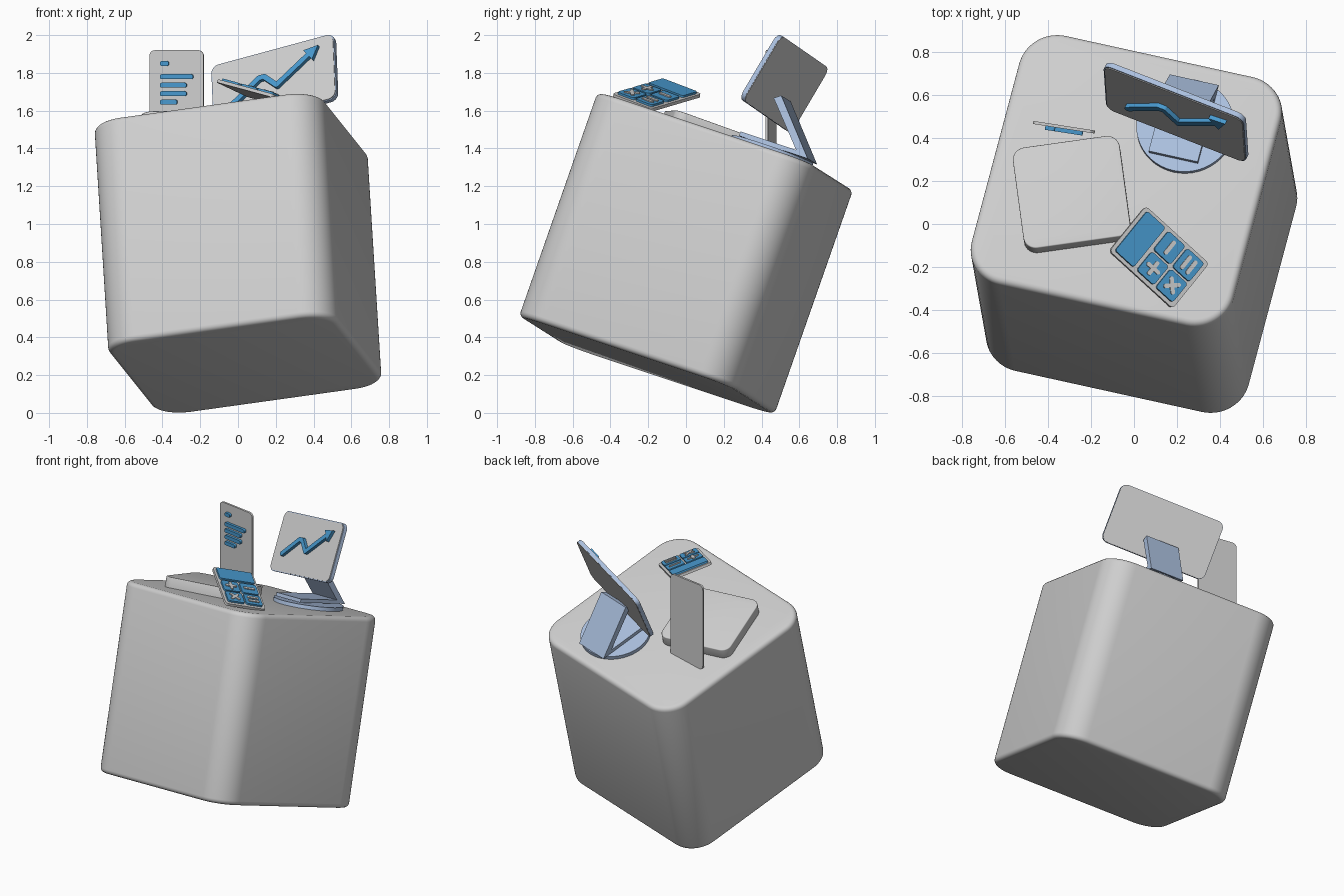
import bpy, bmesh, math
from mathutils import Vector, Matrix

if "Cube" in bpy.data.objects:
    bpy.data.objects.remove(bpy.data.objects["Cube"])


def mat(name, c):
    m = bpy.data.materials.new(name)
    m.diffuse_color = (*c, 1)
    m.use_nodes = True
    m.node_tree.nodes["Principled BSDF"].inputs["Base Color"].default_value = m.diffuse_color
    return m


GREY = mat("light grey", (0.62, 0.62, 0.62))
PALE = mat("pale blue", (0.41, 0.53, 0.74))
BLUE = mat("bright blue", (0.065, 0.32, 0.62))


def frame(o, x, y):
    """Matrix with origin o, x axis along x, y axis near y."""
    x = Vector(x).normalized()
    z = x.cross(Vector(y)).normalized()
    y = z.cross(x)
    m = Matrix((x, y, z)).transposed().to_4x4()
    m.translation = o
    return m


def prism(name, pts, z0, h, fr, material, bevel=0.0):
    """Extrude a closed 2D outline from z0 to z0+h in the given frame."""
    bm = bmesh.new()
    f = bm.faces.new([bm.verts.new((x, y, z0)) for x, y in pts])
    r = bmesh.ops.extrude_face_region(bm, geom=[f])
    vs = [v for v in r["geom"] if isinstance(v, bmesh.types.BMVert)]
    bmesh.ops.translate(bm, verts=vs, vec=(0, 0, h))
    bmesh.ops.recalc_face_normals(bm, faces=bm.faces)
    me = bpy.data.meshes.new(name)
    bm.to_mesh(me)
    bm.free()
    me.materials.append(material)
    ob = bpy.data.objects.new(name, me)
    bpy.context.collection.objects.link(ob)
    ob.matrix_world = fr
    bpy.context.view_layer.objects.active = ob
    bpy.ops.object.select_all(action="DESELECT")
    ob.select_set(True)
    if bevel:
        b = ob.modifiers.new("edge", "BEVEL")
        b.width, b.segments = bevel, 4
        b.limit_method, b.angle_limit = "ANGLE", math.radians(40)
        bpy.ops.object.modifier_apply(modifier=b.name)
    bpy.ops.object.shade_smooth_by_angle(angle=math.radians(35))
    return ob


def rounded(w, h, r, cx=0, cy=0, n=10, ang=0):
    """Outline of a rounded rectangle, turned by ang about its centre."""
    out = []
    for k, (sx, sy) in enumerate(((1, 1), (-1, 1), (-1, -1), (1, -1))):
        for i in range(n + 1):
            a = (k + i / n) * math.pi / 2
            x = sx * (w / 2 - r) + r * math.cos(a)
            y = sy * (h / 2 - r) + r * math.sin(a)
            out.append((cx + x * math.cos(ang) - y * math.sin(ang),
                        cy + x * math.sin(ang) + y * math.cos(ang)))
    return out


def bar(name, p, q, width, z0, h, fr, material, end=0.98):
    """Straight stroke with rounded ends between two points."""
    p, q = Vector(p), Vector(q)
    d, c = q - p, (p + q) / 2
    pts = rounded(d.length + width, width, width / 2 * end, c.x, c.y, 6,
                  math.atan2(d.y, d.x))
    prism(name, pts, z0, h, fr, material)


# Tilted block
U, V, W = Vector((0.968, -0.213, 0.135)), Vector((0.2455, 0.9205, -0.307)), Vector((-0.057, 0.33, 0.943))
C = Vector((0, 0, 0.845))
HALF = 0.63
block = frame(C, U, V)
top = frame(C + HALF * W.normalized(), U, V)
prism("block", rounded(1.255, 1.255, 0.18, n=14), -HALF, 2 * HALF, block, GREY, 0.03)

# Low pad on the block
prism("pad", rounded(0.5, 0.5, 0.06, -0.223, -0.14, ang=math.radians(21.5)),
      -0.005, 0.075, top, GREY, 0.006)

# Screen stand: disc and folded foot
n = 48
prism("stand_disc", [(0.206 + 0.228 * math.cos(2 * math.pi * i / n),
                      0.311 + 0.228 * math.sin(2 * math.pi * i / n)) for i in range(n)],
      -0.002, 0.027, top, PALE)
side = frame(top @ Vector((0.075, 0, 0)), V, W)
prism("stand_foot", [(0.14, 0.032), (0.535, 0.032), (0.285, 0.305), (0.25, 0.28),
                     (0.46, 0.056), (0.14, 0.056)], 0, 0.235, side, PALE)

# Screen
scr = frame((0.195, 0.52, 1.745), (0.903, -0.352, 0.244), (-0.05, 0.514, 0.856))
prism("screen_body", rounded(0.72, 0.40, 0.045), -0.012, 0.024, scr, PALE)
prism("screen_front", rounded(0.708, 0.388, 0.04), 0.012, 0.004, scr, GREY)
prism("screen_back", rounded(0.716, 0.396, 0.043), -0.015, 0.003, scr, GREY)

# Rising arrow on the screen
path = [(-0.235, -0.08), (-0.075, 0.035), (-0.045, 0.035), (0.025, -0.035), (0.235, 0.11)]
for i in range(len(path) - 1):
    bar("arrow_line", path[i], path[i + 1], 0.03, 0.016, 0.022, scr, BLUE)
tip, d = Vector((0.275, 0.138)), Vector((0.82, 0.57)).normalized()
s = Vector((-d.y, d.x))
head = [tip, tip - d * 0.075 + s * 0.042, tip - d * 0.075 - s * 0.042]
prism("arrow_head", [tuple(p) for p in head], 0.016, 0.022, scr, BLUE)

# Upright sheet with text bars
sheet = frame((-0.325, 0.449, 1.62), (0.29, -0.045, 0), (0, 0, 1))
prism("sheet", rounded(0.29, 0.60, 0.03), -0.007, 0.014, sheet, GREY)
for x0, x1, z in ((-0.41, -0.365, 1.85), (-0.41, -0.235, 1.78), (-0.41, -0.27, 1.735),
                  (-0.41, -0.27, 1.69), (-0.41, -0.32, 1.645)):
    bar("text_bar", (x0 + 0.337, z - 1.62), (x1 + 0.313, z - 1.62), 0.026, 0.007, 0.018, sheet, BLUE, 0.8)

# Calculator
calc = frame((0.115, -0.155, 1.682), (0.17, 0.21, -0.08), (-0.295, 0.265, 0.08))
prism("calculator_body", rounded(0.28, 0.405, 0.02), -0.01, 0.018, calc, GREY)
prism("calculator_display", rounded(0.246, 0.118, 0.012, 0, 0.126), 0.008, 0.012, calc, BLUE)
ROW1, ROW2, COL = -0.007, -0.128, 0.064
for x in (-COL, COL):
    for y in (ROW1, ROW2):
        prism("calculator_key", rounded(0.116, 0.108, 0.014, x, y), 0.008, 0.012, calc, BLUE)


def mark(x, y, dx, dy):
    bar("key_mark", (x - dx, y - dy), (x + dx, y + dy), 0.02, 0.02, 0.006, calc, GREY)


mark(-COL, ROW1, 0.03, 0)
mark(-COL, ROW1, 0, 0.03)
mark(COL, ROW1, 0.03, 0)
mark(-COL, ROW2, 0.023, 0.023)
mark(-COL, ROW2, 0.023, -0.023)
for o in (0.018, -0.018):
    mark(COL, ROW2 + o, 0.03, 0)
